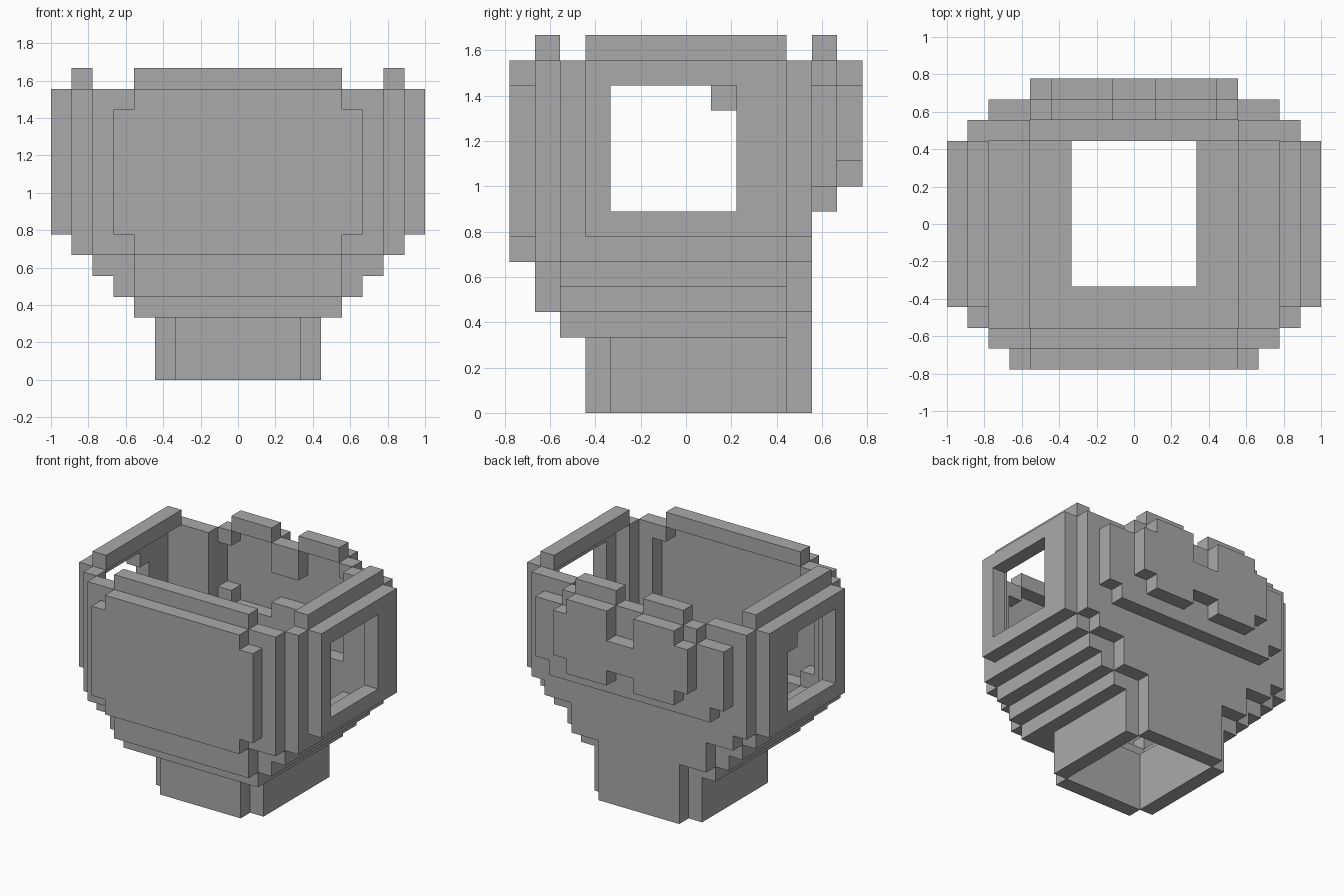
import bpy
import bmesh
from mathutils import Vector

cube = bpy.data.objects.get("Cube")
if cube:
    bpy.data.objects.remove(cube, do_unlink=True)

UNIT = 1 / 9                      # edge of one block
ORIGIN = Vector((-9, -7, 0))      # grid corner, in blocks

grey = bpy.data.materials.new("plain grey")
grey.use_nodes = True
grey.diffuse_color = (0.4, 0.4, 0.4, 1)
grey.node_tree.nodes["Principled BSDF"].inputs["Base Color"].default_value = (0.4, 0.4, 0.4, 1)


def block(x, y, z):
    """All grid cells in the half-open x, y and z ranges."""
    return {(i, j, k) for i in range(*x) for j in range(*y) for k in range(*z)}


def centred(start, y, z):
    """Block symmetric about the middle, beginning at column start."""
    return block((start, 18 - start), y, z)


def both_sides(cells):
    return cells | {(17 - i, j, k) for i, j, k in cells}


def build(name, cells, everything):
    """Skin the cells with only those faces that are exposed in the whole."""
    bm = bmesh.new()
    for cell in sorted(cells):
        for axis in range(3):
            for sign in (-1, 1):
                near = list(cell)
                near[axis] += sign
                if tuple(near) in everything:
                    continue
                normal, u = Vector((0, 0, 0)), Vector((0, 0, 0))
                normal[axis] = sign
                u[(axis + 1) % 3] = 1
                v = normal.cross(u)
                mid = Vector(cell) + Vector((0.5, 0.5, 0.5)) + normal / 2 + ORIGIN
                ring = ((-1, -1), (1, -1), (1, 1), (-1, 1))
                bm.faces.new([bm.verts.new((mid + u * a / 2 + v * b / 2) * UNIT) for a, b in ring])
    bmesh.ops.remove_doubles(bm, verts=bm.verts, dist=0.001)
    bmesh.ops.dissolve_limit(bm, angle_limit=0.01, verts=bm.verts, edges=bm.edges)
    mesh = bpy.data.meshes.new(name)
    bm.to_mesh(mesh)
    bm.free()
    mesh.materials.append(grey)
    bpy.context.collection.objects.link(bpy.data.objects.new(name, mesh))


# Hollow neck with notched corners
neck = centred(6, (3, 12), (0, 3)) | centred(5, (4, 11), (0, 3))
neck_hole = centred(6, (4, 11), (0, 4))

# Stepped bowl widening upward from the neck
bowl = centred(4, (2, 11), (3, 4)) | centred(6, (11, 12), (3, 4))
bowl |= centred(3, (2, 11), (4, 5)) | centred(2, (2, 11), (5, 6))
bowl |= centred(4, (1, 12), (4, 6))
bowl |= centred(1, (2, 11), (6, 7)) | centred(2, (1, 12), (6, 7))

# Upper walls with stepped corners
walls = centred(1, (2, 12), (7, 14)) | centred(2, (1, 12), (7, 14))
cavity = centred(4, (2, 11), (4, 6)) | centred(2, (2, 11), (6, 15))

# Front panel, with the wall behind it hollowed
front_panel = centred(4, (0, 1), (6, 14)) | centred(3, (0, 1), (7, 13))
front_recess = {(i, 1, k) for i, j, k in front_panel}

# Side panels with square windows; one window keeps a corner block
side_panels = both_sides(block((0, 1), (3, 11), (7, 14)) - block((0, 1), (4, 9), (8, 13)))
side_panels |= block((0, 1), (8, 9), (12, 13))
side_recess = both_sides(block((1, 2), (3, 11), (7, 14)))

# Raised rims above the front and the sides
front_rim = centred(4, (1, 2), (14, 15))
side_rims = both_sides(block((1, 2), (3, 11), (14, 15)))

# Outer back plate: two lobes joined by a narrow bridge
back_plate = centred(4, (13, 14), (10, 13)) | centred(5, (13, 14), (9, 14))
back_plate -= centred(8, (13, 14), (12, 14)) | centred(8, (13, 14), (9, 10))

# Inner back plate with two tabs on top, hollow behind the lobes
back_tier = centred(2, (12, 13), (9, 13)) | centred(3, (12, 13), (8, 9))
back_tier |= centred(4, (12, 13), (13, 14)) | both_sides(block((5, 8), (12, 13), (14, 15)))
back_tier -= {(i, 12, k) for i, j, k in back_plate}
back_recess = centred(4, (11, 12), (8, 14))

bowl -= neck_hole | cavity | front_recess
walls -= cavity | front_recess | side_recess | back_recess
parts = {
    "neck": neck - neck_hole,
    "bowl": bowl,
    "upper_walls": walls,
    "front_panel": front_panel,
    "side_panels": side_panels,
    "front_rim": front_rim,
    "side_rims": side_rims,
    "back_tier": back_tier,
    "back_plate": back_plate,
}
whole = set().union(*parts.values())
for part_name, part_cells in parts.items():
    build(part_name, part_cells, whole)
